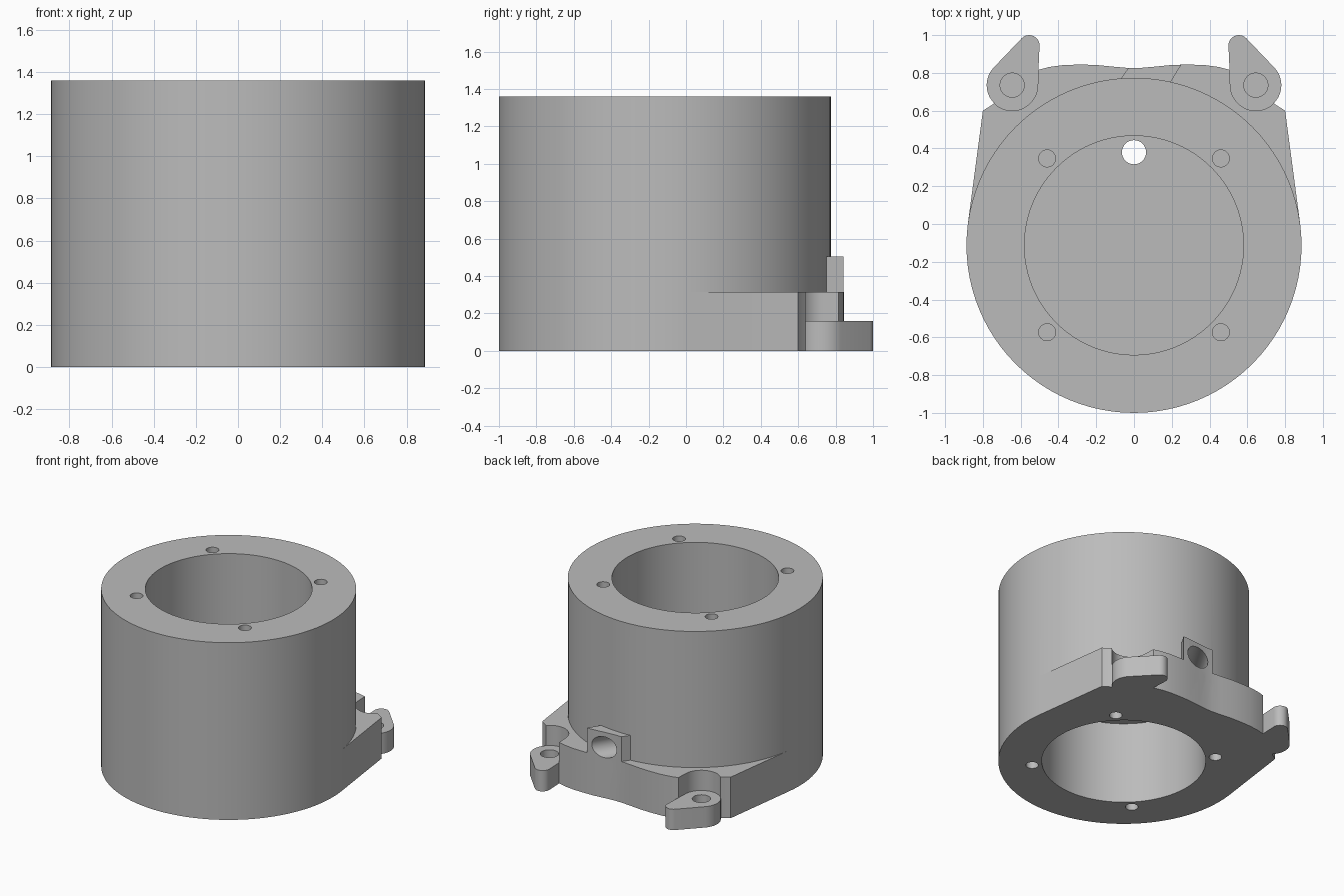
import bpy, bmesh, math
from mathutils import Vector

cube = bpy.data.objects.get("Cube")
if cube:
    bpy.data.objects.remove(cube, do_unlink=True)

grey = bpy.data.materials.new("plain grey")
grey.use_nodes = True
grey.diffuse_color = (0.5, 0.5, 0.5, 1)
grey.node_tree.nodes["Principled BSDF"].inputs["Base Color"].default_value = (0.5, 0.5, 0.5, 1)

AXIS_Y = -0.113
HEIGHT = 1.36
PLATE_TOP = 0.315
EAR_TOP = 0.16


def arc(cx, cy, r, a0=0, a1=360, n=48):
    """Points on an arc; a full circle omits its repeated end."""
    steps = n if a1 - a0 >= 360 else n - 1
    return [(cx + r * math.cos(math.radians(a0 + (a1 - a0) * i / steps)),
             cy + r * math.sin(math.radians(a0 + (a1 - a0) * i / steps))) for i in range(n)]


def prism(name, outline, z0, z1):
    """Extrude a flat outline from z0 to z1."""
    bm = bmesh.new()
    face = bm.faces.new([bm.verts.new((x, y, z0)) for x, y in outline])
    grown = bmesh.ops.extrude_face_region(bm, geom=[face])["geom"]
    bmesh.ops.translate(bm, vec=(0, 0, z1 - z0),
                        verts=[v for v in grown if isinstance(v, bmesh.types.BMVert)])
    bmesh.ops.recalc_face_normals(bm, faces=bm.faces)
    mesh = bpy.data.meshes.new(name)
    bm.to_mesh(mesh)
    bm.free()
    mesh.materials.append(grey)
    obj = bpy.data.objects.new(name, mesh)
    bpy.context.collection.objects.link(obj)
    return obj


def combine(target, other, operation):
    """Apply a boolean and drop the used part."""
    mod = target.modifiers.new("join", "BOOLEAN")
    mod.operation = operation
    mod.solver = "EXACT"
    mod.object = other
    bpy.context.view_layer.objects.active = target
    bpy.ops.object.modifier_apply(modifier=mod.name)
    bpy.data.objects.remove(other, do_unlink=True)


def ear_outline(side):
    """Large pivot disc tapering to a small rounded tip."""
    big, tip = Vector((0.645, 0.735)), Vector((0.555, 0.945))
    r_big, r_tip = 0.135, 0.055
    d = tip - big
    heading = math.degrees(math.atan2(d.y, d.x))
    spread = math.degrees(math.acos((r_big - r_tip) / d.length))
    pts = arc(tip.x, tip.y, r_tip, heading - spread, heading + spread, 14)
    pts += arc(big.x, big.y, r_big, heading + spread, heading + 360 - spread, 32)
    return [(side * x, y) for x, y in pts]


# Main housing
body = prism("housing", arc(0, AXIS_Y, 0.887, n=96), 0, HEIGHT)

# Flared mounting plate, mirrored about the centre
half = [(0.6, 0), (0.879, 0.005), (0.80, 0.60), (0.745, 0.635), (0.645, 0.735), (0.51, 0.815),
        (0.45, 0.831), (0.37, 0.842), (0.28, 0.844), (0.2, 0.842), (0.1, 0.832), (0.03, 0.826)]
plate = prism("mounting_plate", half + [(-x, y) for x, y in reversed(half)], 0, PLATE_TOP)
for side in (-1, 1):
    combine(plate, prism("ear_recess", ear_outline(side), EAR_TOP, 0.5), "DIFFERENCE")
    combine(plate, prism("ear", ear_outline(side), 0, EAR_TOP), "UNION")
    combine(plate, prism("ear_hole", arc(side * 0.645, 0.735, 0.064, n=32), 0.04, 0.5), "DIFFERENCE")
combine(body, plate, "UNION")

# Skewed lug for the side port
lug = prism("port_lug", [(-0.13, 0.68), (-0.03, 0.826), (0.03, 0.826), (0.1, 0.832),
                         (0.2, 0.842), (0.25, 0.843), (0.15, 0.68)], 0.2, 0.505)
combine(body, lug, "UNION")

# Upper and lower bores, leaving a web between them
combine(body, prism("lower_bore", arc(0, AXIS_Y, 0.58, n=96), -0.1, 0.64), "DIFFERENCE")
combine(body, prism("upper_bore", arc(0, AXIS_Y, 0.58, n=96), 0.72, 1.5), "DIFFERENCE")
combine(body, prism("web_hole", arc(0, 0.38, 0.064, n=32), 0.5, 0.9), "DIFFERENCE")

# Angled side port
port = prism("side_port", arc(0, 0, 0.08, n=32), -0.55, 0.2)
direction = Vector((0.53, 0.85, 0))
port.matrix_world = direction.to_track_quat("Z", "Y").to_matrix().to_4x4()
port.location = (0.108, 0.83, 0.39)
bpy.context.view_layer.update()
combine(body, port, "DIFFERENCE")

# Blind screw holes in both end faces
for x in (-0.46, 0.46):
    for y in (-0.46, 0.46):
        for z0, z1 in ((-0.1, 0.3), (HEIGHT - 0.3, 1.5)):
            hole = prism("screw_hole", arc(x, AXIS_Y + y, 0.045, n=24), z0, z1)
            combine(body, hole, "DIFFERENCE")

bpy.ops.object.select_all(action="DESELECT")
body.select_set(True)
bpy.context.view_layer.objects.active = body
bpy.ops.object.shade_smooth_by_angle(angle=math.radians(30))
